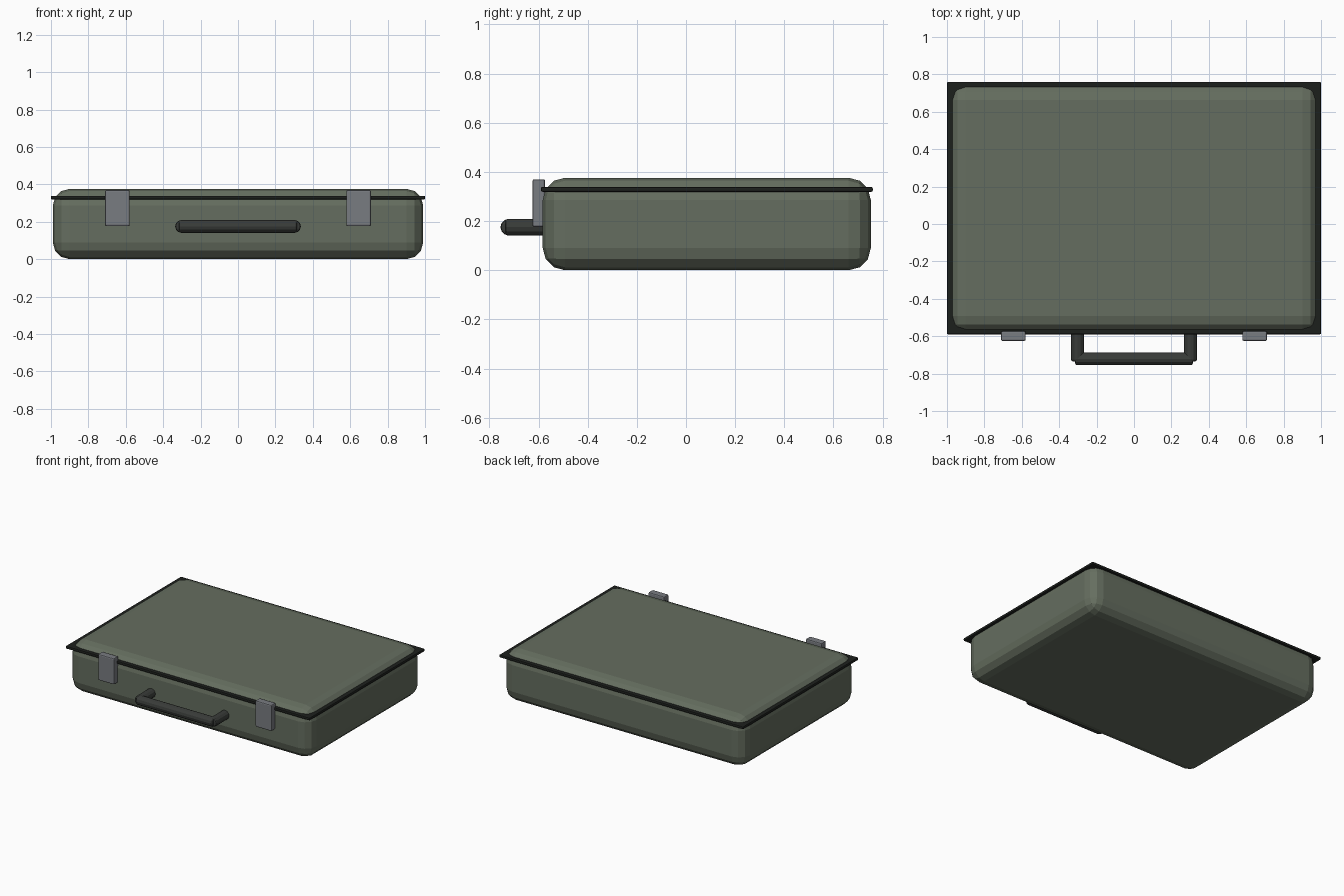
import bpy
from math import pi

if "Cube" in bpy.data.objects:
    bpy.data.objects.remove(bpy.data.objects["Cube"])


def material(name, color):
    m = bpy.data.materials.new(name)
    m.diffuse_color = (*color, 1)
    m.use_nodes = True
    m.node_tree.nodes["Principled BSDF"].inputs["Base Color"].default_value = m.diffuse_color
    return m


OLIVE = material("olive_shell", (0.13, 0.155, 0.115))
BLACK = material("black_rubber", (0.012, 0.014, 0.012))
CHARCOAL = material("charcoal_grip", (0.04, 0.044, 0.04))
STEEL = material("grey_steel", (0.19, 0.2, 0.22))


def finish(ob, name, mat, bevel, segments):
    ob.name = name
    ob.data.materials.append(mat)
    mod = ob.modifiers.new("rounded_edges", 'BEVEL')
    mod.width = bevel
    mod.segments = segments
    mod.limit_method = 'ANGLE'
    mod.angle_limit = pi / 4
    return ob


def box(name, lo, hi, mat, bevel, segments=2):
    centre = [(a + b) / 2 for a, b in zip(lo, hi)]
    bpy.ops.mesh.primitive_cube_add(size=1, location=centre)
    ob = bpy.context.object
    ob.scale = [b - a for a, b in zip(lo, hi)]
    bpy.ops.object.transform_apply(location=False, rotation=False, scale=True)
    return finish(ob, name, mat, bevel, segments)


def rod(name, centre, length, rotation, mat):
    bpy.ops.mesh.primitive_cylinder_add(vertices=12, radius=0.034, depth=length,
                                        location=centre, rotation=rotation)
    return finish(bpy.context.object, name, mat, 0.01, 2)


# Rounded case shell and the thin square-cornered seam around the lid
box("case_shell", (-0.99, -0.583, 0), (0.99, 0.752, 0.376), OLIVE, 0.09, 3)
box("lid_seam", (-1, -0.59, 0.319), (1, 0.76, 0.339), BLACK, 0.006)

# Carry handle: grip bar on two posts
rod("handle_grip", (0, -0.721, 0.175), 0.63, (0, pi / 2, 0), CHARCOAL)
for side, label in ((-1, "left"), (1, "right")):
    rod(f"handle_post_{label}", (side * 0.302, -0.65, 0.175), 0.17, (pi / 2, 0, 0), CHARCOAL)

    # Front latches
    x = side * 0.645
    box(f"latch_{label}", (x - 0.066, -0.625, 0.176), (x + 0.066, -0.573, 0.37), STEEL, 0.008)
